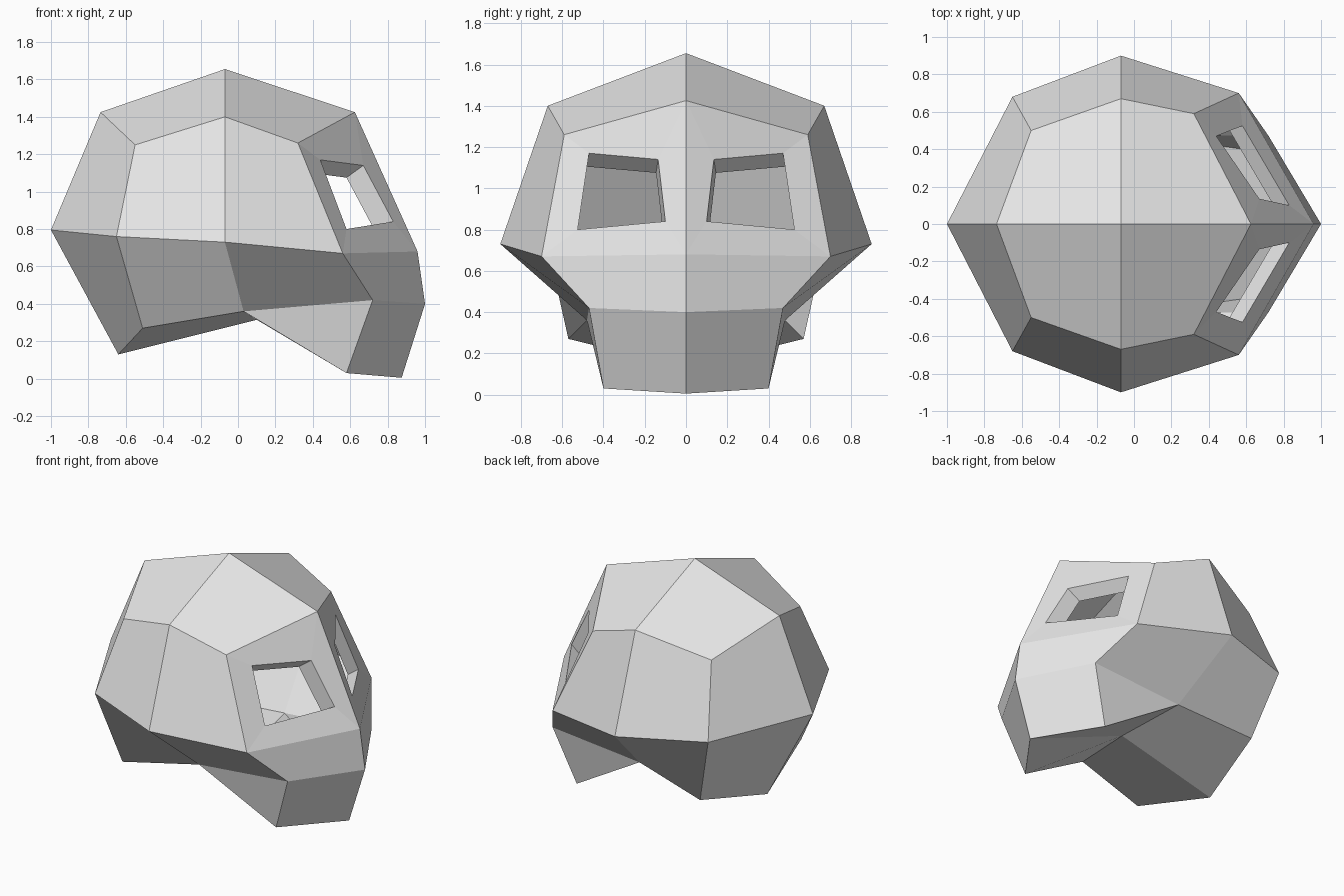
import bpy
import bmesh
from mathutils import Vector

cube = bpy.data.objects.get("Cube")
if cube:
    bpy.data.objects.remove(cube, do_unlink=True)

# Plain grey surface
grey = bpy.data.materials.new("plain_grey")
grey.use_nodes = True
shade = (0.8, 0.8, 0.8, 1)
grey.diffuse_color = shade
grey.node_tree.nodes["Principled BSDF"].inputs["Base Color"].default_value = shade

# Corner points of the left half of the head, which looks along +x
points = dict(
    crown=(-.07, 0, 1.655), crown_back=(-.735, 0, 1.425), brow=(.625, 0, 1.425),
    back=(-1, 0, .795), nape=(-.64, 0, .13), underside=(.1, 0, .315),
    nose=(.96, 0, .68), lip=(1, 0, .4), chin=(.875, 0, .005),
    top_side=(-.07, .67, 1.4), top_rear=(-.55, .5, 1.25), temple=(.32, .59, 1.26),
    ear=(-.07, .9, .73), ear_rear=(-.65, .68, .76), cheek=(.56, .7, .67),
    jaw_top=(.72, .47, .42), jaw_low=(.58, .4, .03),
    jaw_hinge=(.03, .48, .36), nape_side=(-.51, .57, .27),
)
faces = [
    "crown brow temple top_side",
    "crown top_side top_rear crown_back",
    "top_side temple cheek ear",
    "top_rear top_side ear ear_rear",
    "crown_back top_rear ear_rear back",
    "back ear_rear nape_side nape",
    "ear_rear ear jaw_hinge nape_side",
    "ear cheek jaw_top jaw_hinge",
    "nose lip jaw_top cheek",
    "lip chin jaw_low jaw_top",
    "jaw_top jaw_low jaw_hinge",
    "underside jaw_hinge jaw_low chin",
    "nape nape_side jaw_hinge underside",
]
# Eye opening, in the same order round as the face it is cut from
eye_face = ["brow", "nose", "cheek", "temple"]
eye_rim = [(.67, .135, 1.14), (.83, .1, .84), (.58, .525, .8), (.44, .47, 1.17)]
eye_depth = Vector((-.09, .01, -.065))

bm = bmesh.new()
verts = {name: bm.verts.new(co) for name, co in points.items()}
for line in faces:
    bm.faces.new([verts[name] for name in line.split()])


def bridge(outer, inner):
    """Join two closed loops of vertices with quads."""
    for i in range(len(outer)):
        j = (i + 1) % len(outer)
        bm.faces.new((outer[i], outer[j], inner[j], inner[i]))


# Flat surround, then the walls of the eye socket
rim = [bm.verts.new(co) for co in eye_rim]
inner = [bm.verts.new(Vector(co) + eye_depth) for co in eye_rim]
bridge([verts[name] for name in eye_face], rim)
bridge(rim, inner)

# Mirror the half and weld it along the middle
copy = bmesh.ops.duplicate(bm, geom=bm.verts[:] + bm.edges[:] + bm.faces[:])["geom"]
copied = [g for g in copy if isinstance(g, bmesh.types.BMVert)]
for v in copied:
    v.co.y = -v.co.y
bmesh.ops.remove_doubles(bm, verts=bm.verts[:], dist=0.0001)
bmesh.ops.recalc_face_normals(bm, faces=bm.faces[:])

mesh = bpy.data.meshes.new("skull_mask")
bm.to_mesh(mesh)
bm.free()
mesh.materials.append(grey)
skull = bpy.data.objects.new("skull_mask", mesh)
bpy.context.collection.objects.link(skull)
